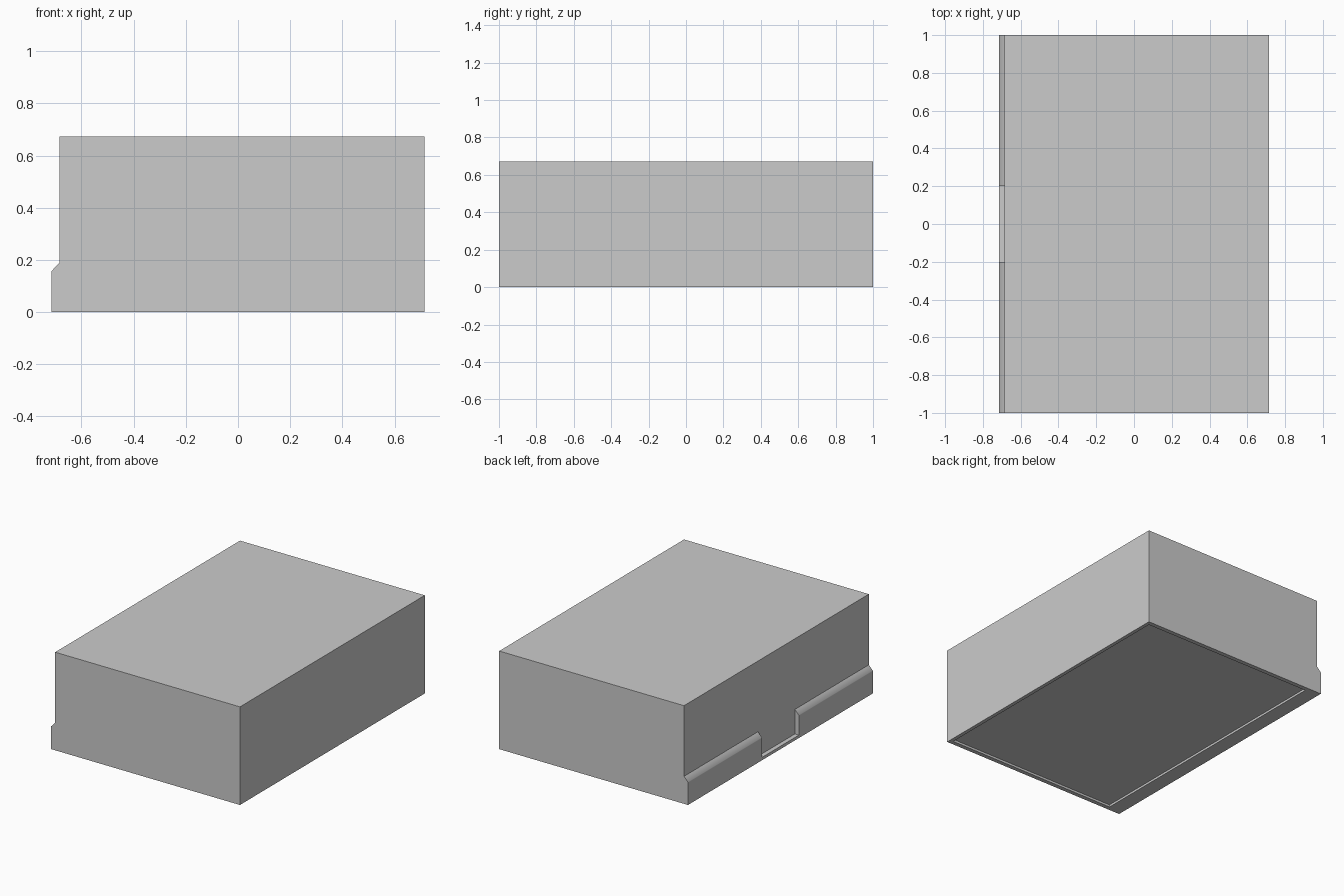
import bpy, bmesh

if "Cube" in bpy.data.objects:
    bpy.data.objects.remove(bpy.data.objects["Cube"])

W0, W1 = -0.685, 0.715      # wall positions on x
LIP = -0.715                # outer face of the grip lip
H = 0.672


def mesh_object(name, bm):
    bmesh.ops.recalc_face_normals(bm, faces=bm.faces)
    me = bpy.data.meshes.new(name)
    bm.to_mesh(me)
    bm.free()
    ob = bpy.data.objects.new(name, me)
    bpy.context.collection.objects.link(ob)
    return ob


def prism(name, profile, y0, y1):
    """Extrude an x-z profile along y."""
    bm = bmesh.new()
    face = bm.faces.new([bm.verts.new((x, y0, z)) for x, z in profile])
    ext = bmesh.ops.extrude_face_region(bm, geom=[face])
    verts = [v for v in ext["geom"] if isinstance(v, bmesh.types.BMVert)]
    bmesh.ops.translate(bm, verts=verts, vec=(0, y1 - y0, 0))
    return mesh_object(name, bm)


def box_profile(x0, x1, z0, z1):
    return [(x0, z0), (x1, z0), (x1, z1), (x0, z1)]


# Main box body
body = prism("box_body", box_profile(W0, W1, 0, H), -1, 1)

# Shallow recess in the underside
cutter = prism("underside_recess_cutter", box_profile(-0.61, 0.69, -0.1, 0.015), -0.97, 0.97)
cutter.hide_render = True
cutter.hide_viewport = True
mod = body.modifiers.new("underside_recess", "BOOLEAN")
mod.operation = "DIFFERENCE"
mod.solver = "EXACT"
mod.object = cutter

# Grip lips on the left side, either side of the central notch
lip_profile = [(W0, 0), (LIP, 0), (LIP, 0.15), (LIP, 0.157), (W0, 0.188)]
for name, y0, y1 in (("front_lip", -1, -0.2), ("back_lip", 0.2, 1)):
    lip = prism(name, lip_profile, y0, y1)
    bpy.ops.object.select_all(action="DESELECT")
    lip.select_set(True)
    bpy.context.view_layer.objects.active = lip
    bpy.ops.object.shade_smooth_by_angle(angle=0.9)

# Low sill across the notch
prism("notch_sill", box_profile(LIP, W0, 0, 0.02), -0.2, 0.2)
